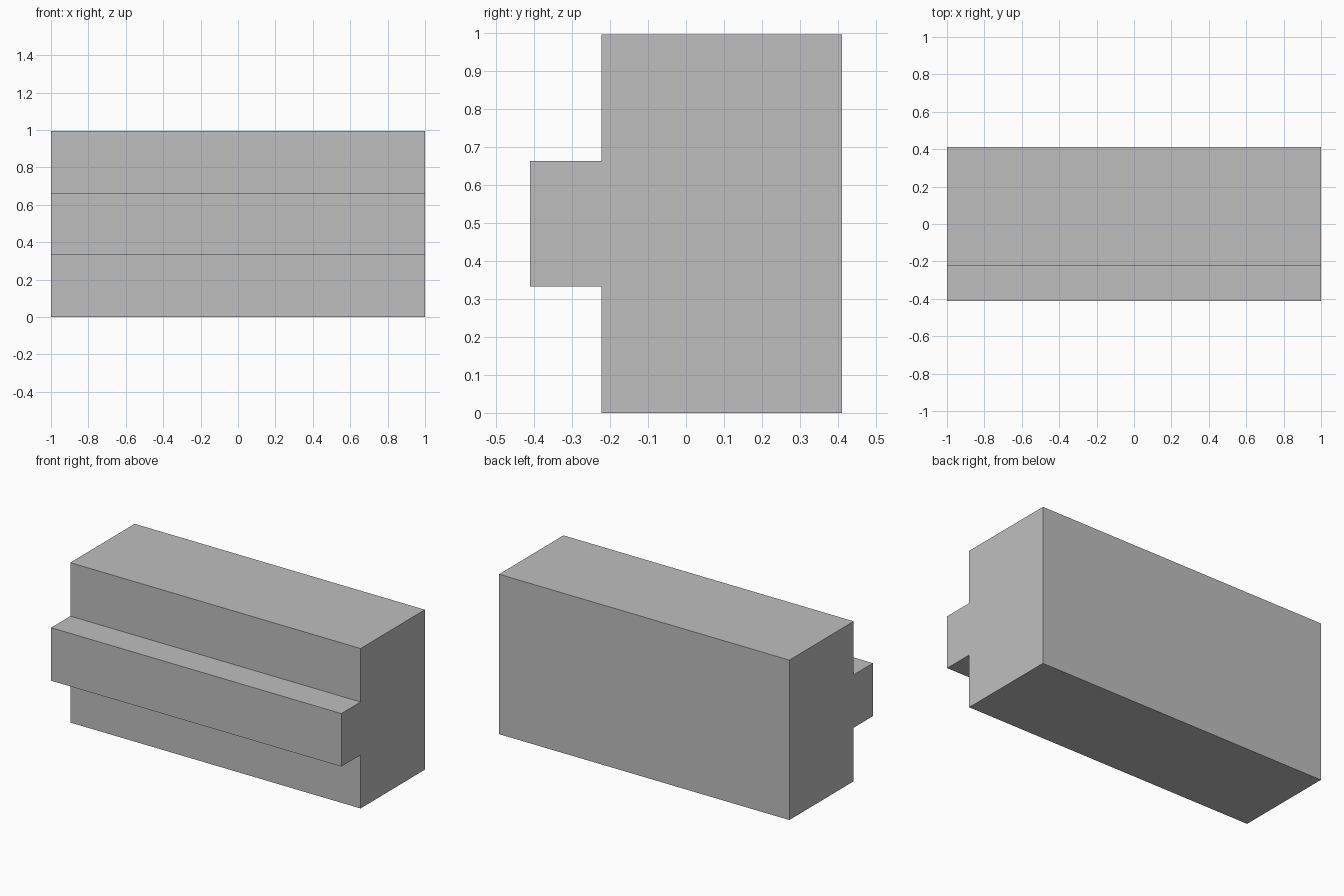
import bpy
import bmesh

cube = bpy.data.objects.get("Cube")
if cube:
    bpy.data.objects.remove(cube, do_unlink=True)

grey = bpy.data.materials.new("light grey")
grey.use_nodes = True
colour = (0.52, 0.52, 0.52, 1.0)
grey.diffuse_color = colour
grey.node_tree.nodes["Principled BSDF"].inputs["Base Color"].default_value = colour

# Cross-section (y, z): tall block with a square ridge along the front
BACK, FACE, RIDGE = 0.411, -0.222, -0.411
TOP, RIDGE_TOP, RIDGE_BOTTOM = 0.996, 0.663, 0.333
profile = [
    (BACK, 0), (BACK, TOP), (FACE, TOP), (FACE, RIDGE_TOP),
    (RIDGE, RIDGE_TOP), (RIDGE, RIDGE_BOTTOM), (FACE, RIDGE_BOTTOM), (FACE, 0),
]

# Extrude the section along the full width
bm = bmesh.new()
end = bm.faces.new([bm.verts.new((-1, y, z)) for y, z in profile])
result = bmesh.ops.extrude_face_region(bm, geom=[end], use_keep_orig=True)
moved = [v for v in result["geom"] if isinstance(v, bmesh.types.BMVert)]
bmesh.ops.translate(bm, verts=moved, vec=(2, 0, 0))
bmesh.ops.recalc_face_normals(bm, faces=bm.faces)

mesh = bpy.data.meshes.new("ridged_block")
bm.to_mesh(mesh)
bm.free()
mesh.materials.append(grey)
block = bpy.data.objects.new("ridged_block", mesh)
bpy.context.collection.objects.link(block)
